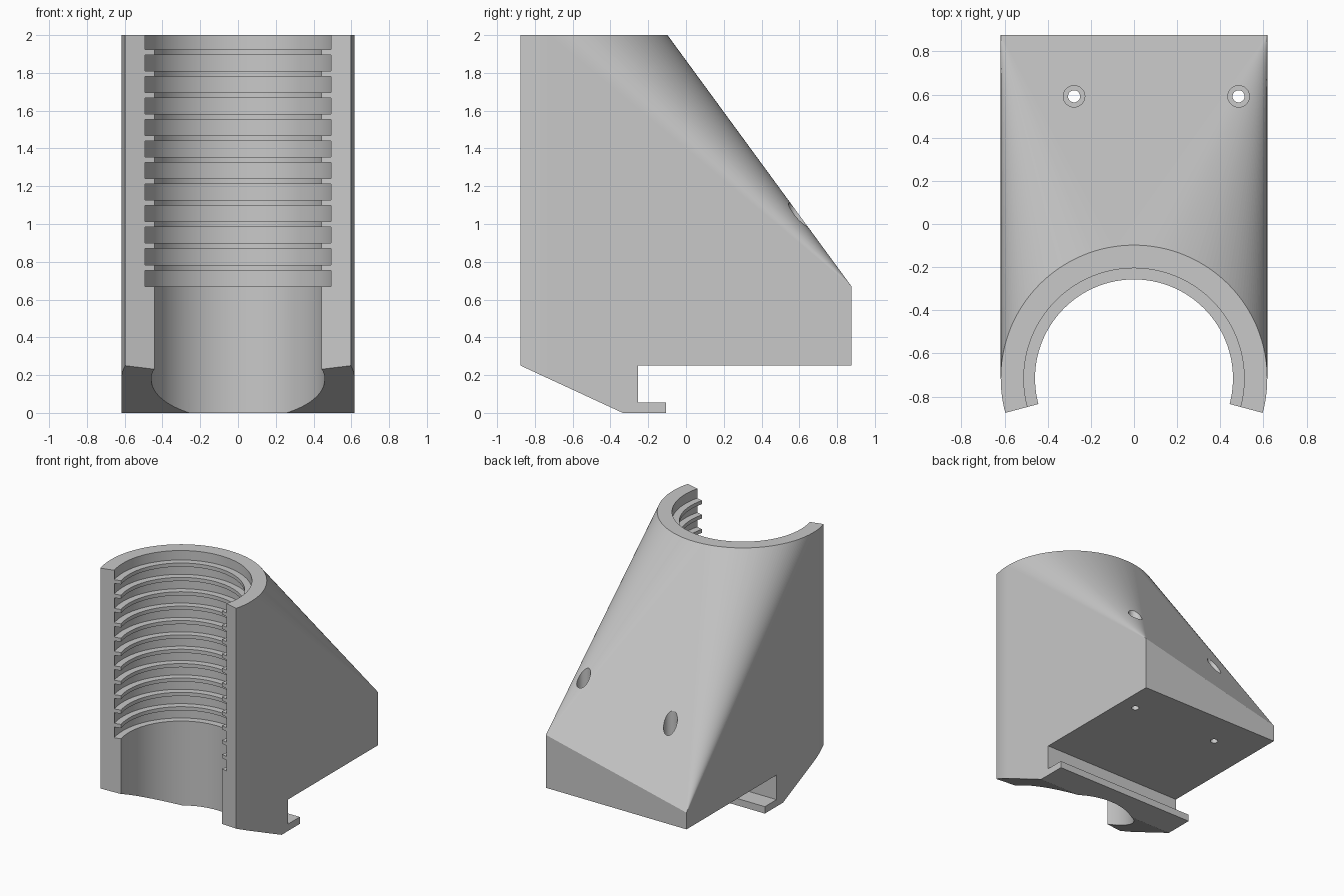
import bpy, bmesh, math
from mathutils import Vector

if "Cube" in bpy.data.objects:
    bpy.data.objects.remove(bpy.data.objects["Cube"])

CY = -0.716                      # axis of the round holder
R_OUT, R_BORE, R_GROOVE = 0.618, 0.459, 0.511
BACK, TOP, FLOOR = 0.876, 2.0, 0.25
OPEN = math.radians(15)          # the front opening starts this far below the axis

grey = bpy.data.materials.new("grey plastic")
grey.use_nodes = True
color = (0.58, 0.58, 0.58, 1)
grey.diffuse_color = color
grey.node_tree.nodes["Principled BSDF"].inputs["Base Color"].default_value = color


def make_object(name, bm):
    bmesh.ops.recalc_face_normals(bm, faces=bm.faces)
    mesh = bpy.data.meshes.new(name)
    bm.to_mesh(mesh)
    bm.free()
    mesh.materials.append(grey)
    obj = bpy.data.objects.new(name, mesh)
    bpy.context.collection.objects.link(obj)
    return obj


def prism(name, points, offset):
    """Extrude a closed outline along a vector."""
    bm = bmesh.new()
    face = bm.faces.new([bm.verts.new(p) for p in points])
    ext = bmesh.ops.extrude_face_region(bm, geom=[face])
    moved = [v for v in ext["geom"] if isinstance(v, bmesh.types.BMVert)]
    bmesh.ops.translate(bm, vec=offset, verts=moved)
    # the starting face stays as the near cap
    if not face.is_valid:
        bmesh.ops.holes_fill(bm, edges=bm.edges)
    return make_object(name, bm)


def lathe(name, profile, x, y, steps):
    """Turn a (radius, z) profile about a vertical axis."""
    bm = bmesh.new()
    verts = [bm.verts.new((x + r, y, z)) for r, z in profile]
    edges = [bm.edges.new(pair) for pair in zip(verts, verts[1:])]
    bmesh.ops.spin(bm, geom=verts + edges, cent=(x, y, 0), axis=(0, 0, 1),
                   angle=2 * math.pi, steps=steps)
    bmesh.ops.remove_doubles(bm, verts=bm.verts, dist=1e-5)
    return make_object(name, bm)


def cut(obj, cutter, operation="DIFFERENCE"):
    mod = obj.modifiers.new("cut", "BOOLEAN")
    mod.object, mod.operation, mod.solver = cutter, operation, "EXACT"
    bpy.context.view_layer.objects.active = obj
    bpy.ops.object.modifier_apply(modifier=mod.name)
    bpy.data.objects.remove(cutter)


# Body: hull of the round holder and the low block behind it,
# whose back edge drops towards the right
bm = bmesh.new()
for i in range(-12, 109):
    a = math.pi * i / 96
    for z in (-0.1, TOP):
        bm.verts.new((R_OUT * math.cos(a), CY + R_OUT * math.sin(a), z))
for x, edge_height in ((-R_OUT, 0.382), (R_OUT, 0.67)):
    for z in (-0.1, edge_height):
        bm.verts.new((x, BACK, z))
hull = bmesh.ops.convex_hull(bm, input=bm.verts)
bmesh.ops.delete(bm, geom=list(set(hull["geom_interior"] + hull["geom_unused"])), context="VERTS")
bmesh.ops.dissolve_limit(bm, angle_limit=0.002, verts=bm.verts, edges=bm.edges)
body = make_object("holder_body", bm)

# Side outline: front chamfer, hooked foot and raised floor
outline = [(-1.2, 0.40), (-0.335, 0), (-0.107, 0), (-0.107, 0.055), (-0.253, 0.055),
           (-0.253, FLOOR), (1.2, FLOOR), (1.2, 2.2), (-1.2, 2.2)]
cut(body, prism("side_outline", [(-1, y, z) for y, z in outline], Vector((2, 0, 0))), "INTERSECT")

# Front opening with radial ends
reach = Vector((2 * math.cos(OPEN), CY - 2 * math.sin(OPEN), -0.2))
wedge = [(0, CY, -0.2), reach, (-reach.x, reach.y, -0.2)]
cut(body, prism("front_opening", wedge, Vector((0, 0, 2.5))))

# Bore with a stack of grooves
profile = [(0, -0.2), (R_BORE, -0.2)]
for i in range(12):
    low = 0.67 + 0.1141 * i
    high = low + 0.085 if i < 11 else 2.2
    profile += [(R_BORE, low), (R_GROOVE, low), (R_GROOVE, high)]
    if i < 11:
        profile.append((R_BORE, high))
profile.append((0, 2.2))
cut(body, lathe("grooved_bore", profile, 0, CY, 128))

# Screw holes with wide counterbores
for x in (-0.278, 0.485):
    screw = [(0, 0), (0.028, 0), (0.028, 0.45), (0.05, 0.45), (0.05, 2), (0, 2)]
    cut(body, lathe("screw_hole", screw, x, 0.592, 32))

# Smooth upright walls with crisp edges, plain sloped faces
bpy.ops.object.select_all(action="DESELECT")
body.select_set(True)
bpy.context.view_layer.objects.active = body
bpy.ops.object.shade_smooth_by_angle(angle=math.radians(20))
for face in body.data.polygons:
    face.use_smooth = abs(face.normal.z) < 0.01
weighted = body.modifiers.new("even_shading", "WEIGHTED_NORMAL")
weighted.keep_sharp = True
